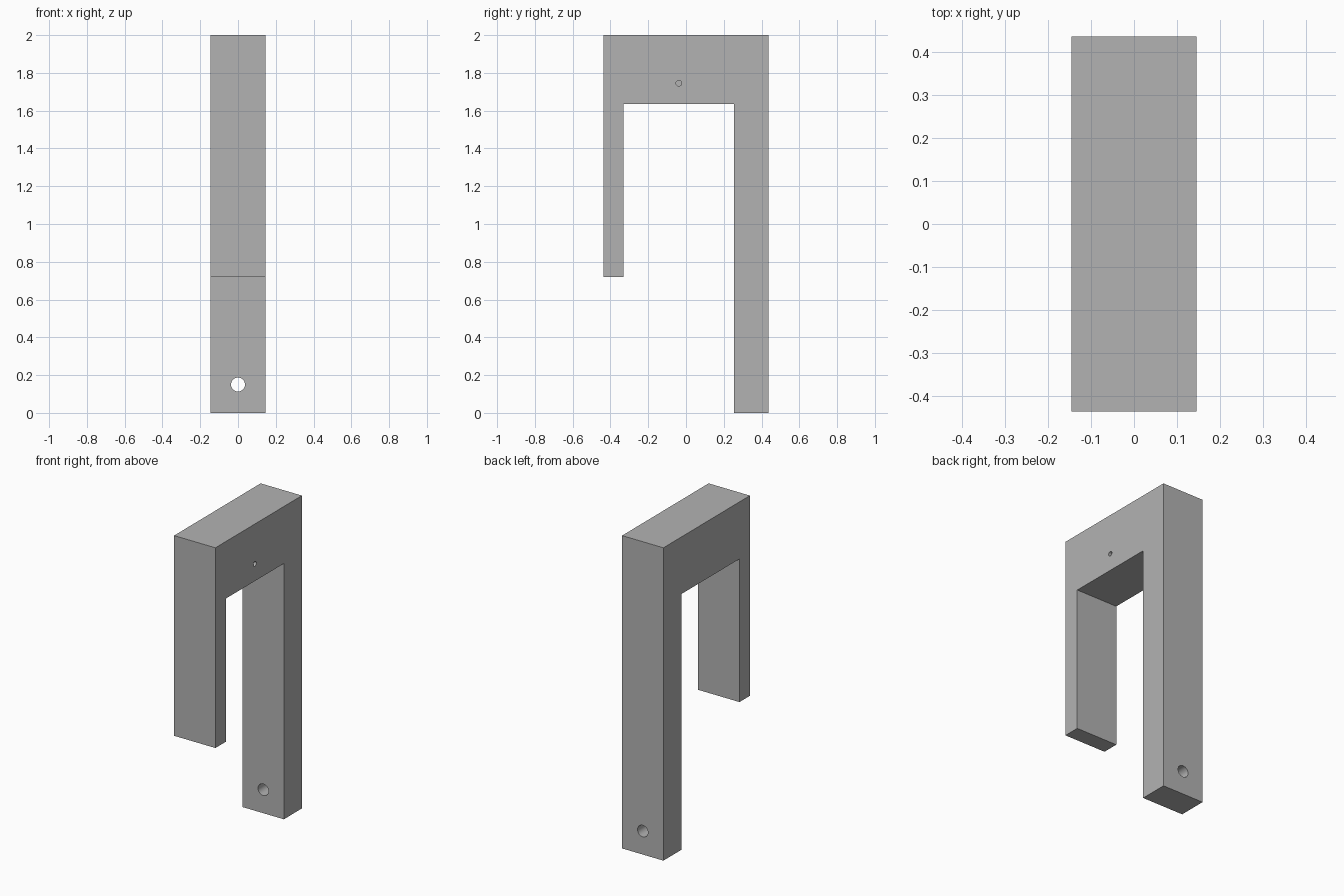
import bpy
import bmesh
import math
from mathutils import Matrix

cube = bpy.data.objects.get("Cube")
if cube:
    bpy.data.objects.remove(cube, do_unlink=True)

grey = bpy.data.materials.new("plain grey")
grey.use_nodes = True
colour = (0.45, 0.45, 0.45, 1)
grey.diffuse_color = colour
grey.node_tree.nodes["Principled BSDF"].inputs["Base Color"].default_value = colour

HALF_WIDTH = 0.146


def add_object(name, bm):
    bmesh.ops.recalc_face_normals(bm, faces=bm.faces)
    mesh = bpy.data.meshes.new(name)
    bm.to_mesh(mesh)
    bm.free()
    mesh.materials.append(grey)
    obj = bpy.data.objects.new(name, mesh)
    bpy.context.collection.objects.link(obj)
    return obj


def drill(target, name, location, axis, radius, depth):
    """Cut a round hole centred at location along the given axis."""
    bm = bmesh.new()
    bmesh.ops.create_cone(bm, cap_ends=True, segments=32, radius1=radius,
                          radius2=radius, depth=depth)
    turn = Matrix.Rotation(math.pi / 2, 4, "Y" if axis == "X" else "X")
    bmesh.ops.transform(bm, matrix=Matrix.Translation(location) @ turn, verts=bm.verts)
    cutter = add_object(name, bm)
    cutter.hide_render = True
    cutter.hide_set(True)
    cut = target.modifiers.new(name, "BOOLEAN")
    cut.operation = "DIFFERENCE"
    cut.solver = "EXACT"
    cut.object = cutter
    return cutter


# Hook: side profile (y, z) extruded across the width
profile = [(-0.437, 0.72), (-0.332, 0.72), (-0.332, 1.635), (0.255, 1.635),
           (0.255, 0), (0.437, 0), (0.437, 2), (-0.437, 2)]
bm = bmesh.new()
face = bm.faces.new([bm.verts.new((-HALF_WIDTH, y, z)) for y, z in profile])
swept = bmesh.ops.extrude_face_region(bm, geom=[face])["geom"]
bmesh.ops.translate(bm, vec=(2 * HALF_WIDTH, 0, 0),
                    verts=[g for g in swept if isinstance(g, bmesh.types.BMVert)])
hook = add_object("hook_bracket", bm)

# Through hole in the long leg, small blind hole in the left side of the bridge
cutters = [
    drill(hook, "leg_hole_cutter", (0, 0.346, 0.15), "Y", 0.037, 0.4),
    drill(hook, "side_hole_cutter", (HALF_WIDTH, -0.038, 1.745), "X", 0.015, 0.2),
]

# Apply the cuts, then smooth the hole walls only
bpy.ops.object.select_all(action="DESELECT")
hook.select_set(True)
bpy.context.view_layer.objects.active = hook
for name in [m.name for m in hook.modifiers]:
    bpy.ops.object.modifier_apply(modifier=name)
for cutter in cutters:
    bpy.data.objects.remove(cutter, do_unlink=True)
bpy.ops.object.shade_smooth_by_angle(angle=math.radians(30))
